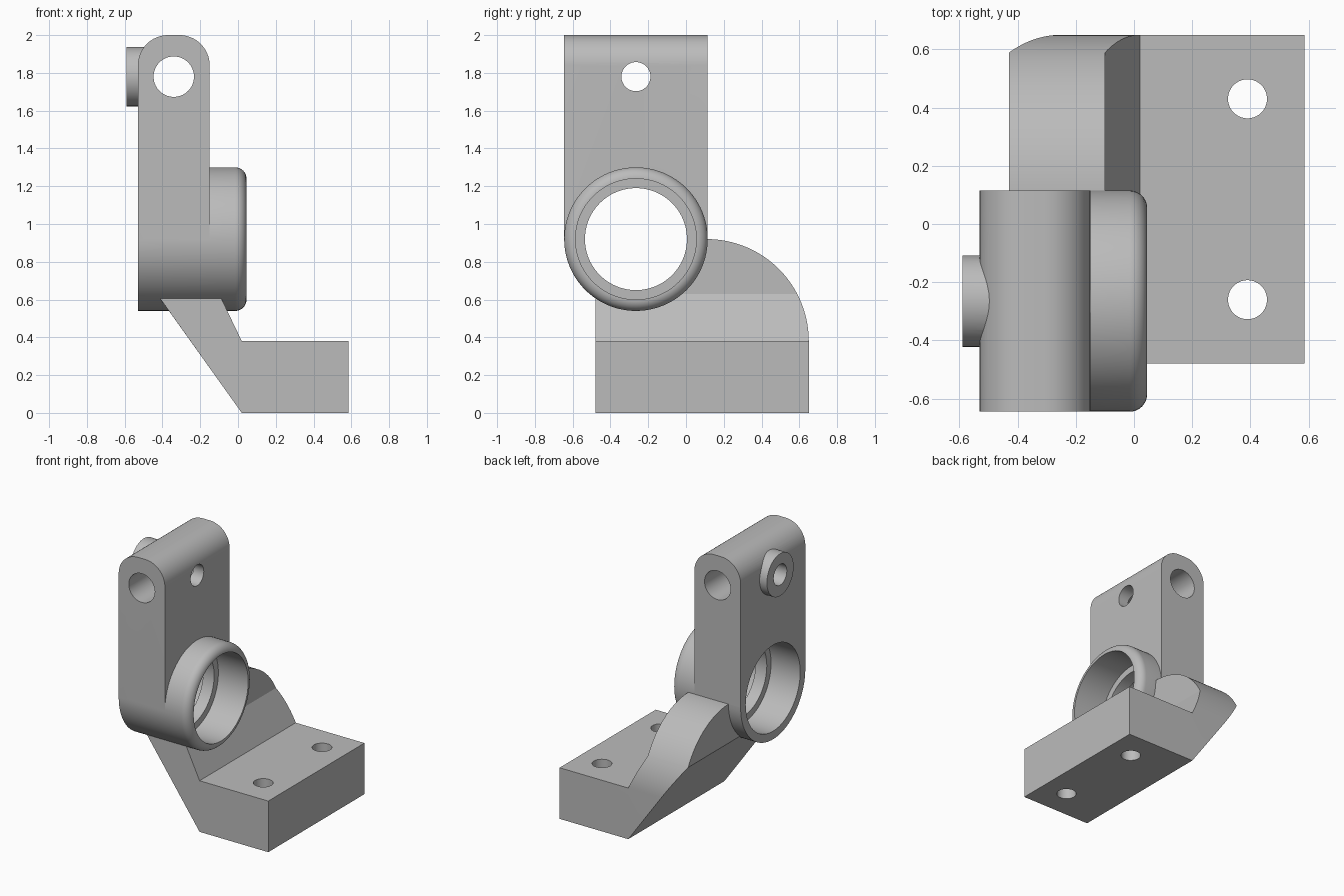
import bpy, bmesh, math
from mathutils import Vector, Matrix

if "Cube" in bpy.data.objects:
    bpy.data.objects.remove(bpy.data.objects["Cube"])

grey = bpy.data.materials.new("cast grey")
grey.use_nodes = True
colour = (0.5, 0.5, 0.5, 1)
grey.diffuse_color = colour
grey.node_tree.nodes["Principled BSDF"].inputs["Base Color"].default_value = colour

# Shared axes of the bearing and of the pivot
BEAR_Y, BEAR_Z, BEAR_R = -0.265, 0.92, 0.38
LUG_X, LUG_Z = -0.34, 1.78


def finish(name, bm):
    bmesh.ops.recalc_face_normals(bm, faces=bm.faces)
    mesh = bpy.data.meshes.new(name)
    bm.to_mesh(mesh)
    bm.free()
    mesh.materials.append(grey)
    obj = bpy.data.objects.new(name, mesh)
    bpy.context.collection.objects.link(obj)
    return obj


def prism(name, points, vector):
    """Extrude a closed 3D outline along a vector."""
    bm = bmesh.new()
    face = bm.faces.new([bm.verts.new(p) for p in points])
    ext = bmesh.ops.extrude_face_region(bm, geom=[face])
    moved = [g for g in ext["geom"] if isinstance(g, bmesh.types.BMVert)]
    bmesh.ops.translate(bm, verts=moved, vec=vector)
    return finish(name, bm)


def arc(cx, cy, r, start, end, n=16):
    angles = [math.radians(start + (end - start) * i / n) for i in range(n + 1)]
    return [(cx + r * math.cos(a), cy + r * math.sin(a)) for a in angles]


def rod(name, radius, start, end, segments=64):
    """Cylinder between two points."""
    a, b = Vector(start), Vector(end)
    turn = (b - a).to_track_quat('Z', 'Y').to_matrix().to_4x4()
    bm = bmesh.new()
    bmesh.ops.create_cone(bm, cap_ends=True, segments=segments, radius1=radius,
                          radius2=radius, depth=(b - a).length,
                          matrix=Matrix.Translation((a + b) / 2) @ turn)
    return finish(name, bm)


def revolve(name, profile, segments=96):
    """Turn an (x, radius) profile about the bearing axis."""
    bm = bmesh.new()
    rings = []
    for s in range(segments):
        a = math.tau * s / segments
        rings.append([bm.verts.new((x, BEAR_Y + r * math.cos(a), BEAR_Z + r * math.sin(a)))
                      for x, r in profile])
    for s in range(segments):
        p, q = rings[s], rings[(s + 1) % segments]
        for i in range(len(profile) - 1):
            bm.faces.new((p[i], p[i + 1], q[i + 1], q[i]))
    bm.faces.new([ring[0] for ring in rings])
    bm.faces.new([ring[-1] for ring in rings])
    return finish(name, bm)


def combine(target, tool, operation):
    mod = target.modifiers.new("combine", 'BOOLEAN')
    mod.operation, mod.solver, mod.object = operation, 'EXACT', tool
    bpy.context.view_layer.objects.active = target
    bpy.ops.object.modifier_apply(modifier=mod.name)
    bpy.data.objects.remove(tool)


# Foot and cranked arm, trimmed by a rounded side outline
crank = [(0.585, 0), (0.585, 0.38), (0.02, 0.38), (-0.10, 0.63),
         (-0.10, 0.92), (-0.43, 0.92), (-0.43, 0.63), (0.02, 0)]
bracket = prism("bracket", [(x, -0.48, z) for x, z in crank], (0, 1.13, 0))
side = [(-0.7, -0.1), (0.65, -0.1)] + arc(0.11, 0.38, 0.54, 0, 90, 32) + [(-0.7, 0.92)]
combine(bracket, prism("side_outline", [(-1, y, z) for y, z in side], (2, 0, 0)), 'INTERSECT')

# Round bearing housing with a rolled front rim
body = [(-0.53, BEAR_R)] + [(x, r) for x, r in arc(-0.015, 0.32, 0.06, 90, 0, 10)]
combine(bracket, revolve("bearing_housing", body), 'UNION')

# Upright lug with rounded top edges
lug = [(-0.53, BEAR_Z), (-0.15, BEAR_Z)]
lug += arc(-0.31, 1.84, 0.16, 0, 90) + arc(-0.37, 1.84, 0.16, 90, 180)
combine(bracket, prism("upright_lug", [(x, BEAR_Y - BEAR_R, z) for x, z in lug],
                       (0, 2 * BEAR_R, 0)), 'UNION')

# Small boss on the outer face
combine(bracket, rod("boss", 0.157, (-0.59, BEAR_Y, LUG_Z), (-0.45, BEAR_Y, LUG_Z)), 'UNION')

# Stepped bore leaving an inner lip
bore = [(-0.7, 0.32), (-0.29, 0.32), (-0.29, 0.27), (-0.2, 0.27), (-0.2, 0.32), (0.2, 0.32)]
combine(bracket, revolve("bore", bore), 'DIFFERENCE')

# Pivot hole, cross hole and the two mounting holes
combine(bracket, rod("pivot_hole", 0.107, (LUG_X, -1, LUG_Z), (LUG_X, 1, LUG_Z)), 'DIFFERENCE')
combine(bracket, rod("cross_hole", 0.077, (-1, BEAR_Y, LUG_Z), (0, BEAR_Y, LUG_Z)), 'DIFFERENCE')
for y in (-0.26, 0.43):
    combine(bracket, rod("mount_hole", 0.067, (0.39, y, -0.2), (0.39, y, 0.6)), 'DIFFERENCE')

# Smooth round surfaces, keep machined edges crisp
bpy.ops.object.select_all(action='DESELECT')
bracket.select_set(True)
bpy.context.view_layer.objects.active = bracket
bpy.ops.object.shade_smooth_by_angle(angle=math.radians(20))
